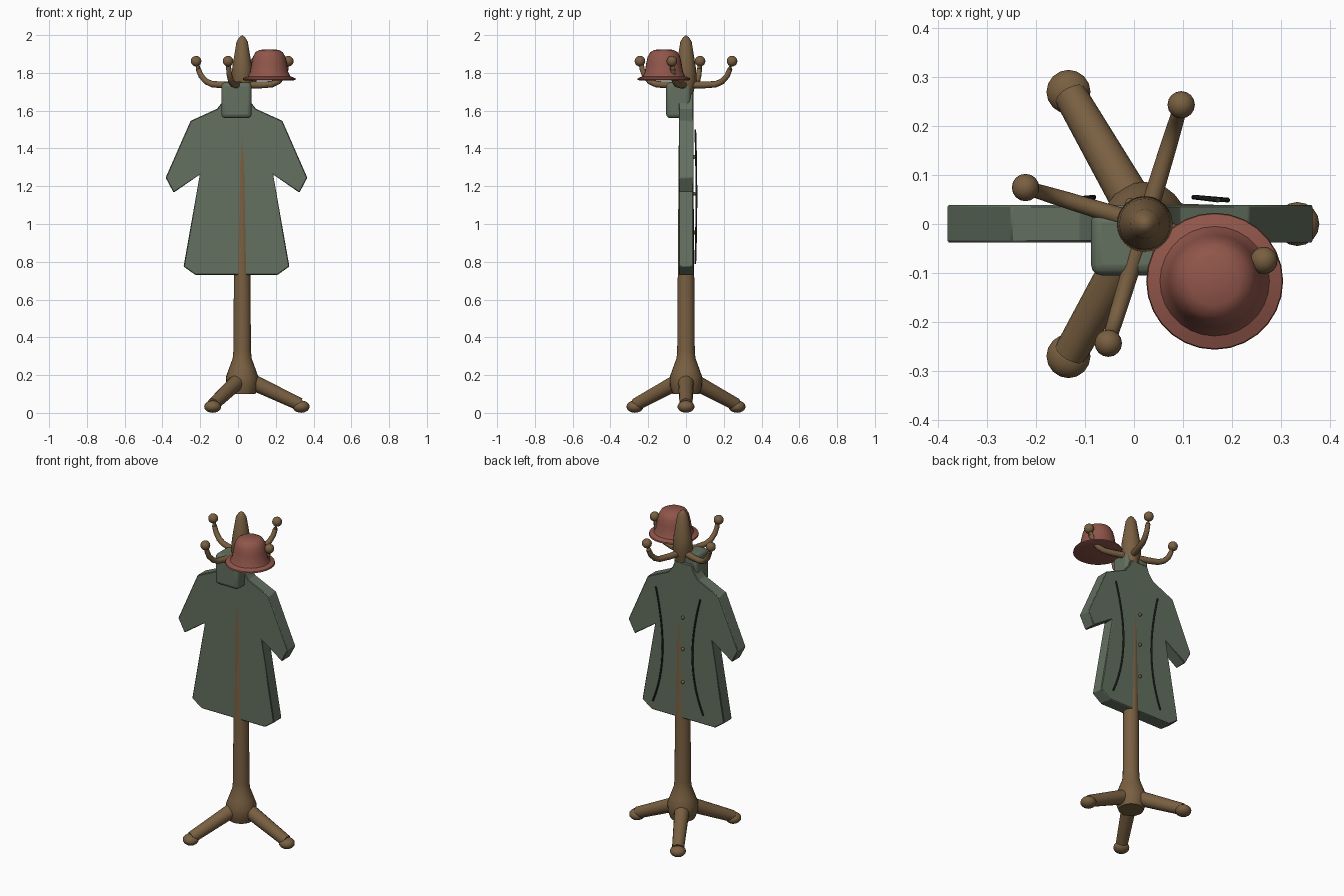
import bpy, bmesh, math
from mathutils import Vector

cube = bpy.data.objects.get("Cube")
if cube:
    bpy.data.objects.remove(cube, do_unlink=True)


def material(name, rgb):
    m = bpy.data.materials.new(name)
    m.use_nodes = True
    m.diffuse_color = (*rgb, 1)
    bsdf = next(n for n in m.node_tree.nodes if n.type == 'BSDF_PRINCIPLED')
    bsdf.inputs["Base Color"].default_value = (*rgb, 1)
    bsdf.inputs["Roughness"].default_value = 0.8
    return m


WOOD = material("brown wood", (0.19, 0.115, 0.053))
CLOTH = material("green cloth", (0.125, 0.16, 0.115))
FELT = material("red felt", (0.28, 0.092, 0.068))
SEAM = material("dark seam", (0.026, 0.032, 0.023))

AXIS = Vector((0.022, 0, 0))


def finish(bm, name, mat, smooth=40, bevel=0, segments=2):
    bmesh.ops.recalc_face_normals(bm, faces=bm.faces)
    me = bpy.data.meshes.new(name)
    bm.to_mesh(me)
    bm.free()
    ob = bpy.data.objects.new(name, me)
    bpy.context.collection.objects.link(ob)
    me.materials.append(mat)
    if bevel:
        mod = ob.modifiers.new("Bevel", 'BEVEL')
        mod.width, mod.segments = bevel, segments
    bpy.ops.object.select_all(action='DESELECT')
    ob.select_set(True)
    bpy.context.view_layer.objects.active = ob
    bpy.ops.object.shade_smooth_by_angle(angle=math.radians(smooth))
    return ob


def lathe(name, profile, centre, mat, sides=24):
    """Spin (radius, height) points around a vertical line."""
    bm = bmesh.new()
    verts = [bm.verts.new((centre[0] + r, centre[1], z)) for r, z in profile]
    edges = [bm.edges.new(p) for p in zip(verts, verts[1:])]
    bmesh.ops.spin(bm, geom=verts + edges, cent=(centre[0], centre[1], 0),
                   axis=(0, 0, 1), angle=math.tau, steps=sides)
    bmesh.ops.remove_doubles(bm, verts=bm.verts, dist=1e-4)
    return finish(bm, name, mat)


def ball(name, centre, radius, mat, squash=1):
    bm = bmesh.new()
    bmesh.ops.create_uvsphere(bm, u_segments=16, v_segments=10, radius=radius)
    for v in bm.verts:
        v.co.z *= squash
        v.co += Vector(centre)
    return finish(bm, name, mat)


def tube(name, points, radii, mat, sides=12):
    """Sweep a ring along a path, with a radius at each point."""
    bm = bmesh.new()
    pts = [Vector(p) for p in points]
    rings = []
    for i, (p, r) in enumerate(zip(pts, radii)):
        d = (pts[min(i + 1, len(pts) - 1)] - pts[max(i - 1, 0)]).normalized()
        side = d.cross(Vector((0.31, 0.95, 0.05)) if abs(d.y) < 0.8 else Vector((1, 0, 0))).normalized()
        if abs(d.z) < 0.98 and len(pts) < 10:
            side = d.cross(Vector((0, 0, 1))).normalized()
        up = side.cross(d)
        ring = []
        for k in range(sides):
            a = math.tau * k / sides
            ring.append(bm.verts.new(p + r * (math.cos(a) * side + math.sin(a) * up)))
        rings.append(ring)
    for a, b in zip(rings, rings[1:]):
        for k in range(sides):
            j = (k + 1) % sides
            bm.faces.new((a[k], a[j], b[j], b[k]))
    bm.faces.new(rings[0])
    bm.faces.new(rings[-1])
    return finish(bm, name, mat)


# Pole with flared foot and pointed finial
lathe("pole", [(0, 0.1), (0.07, 0.1), (0.084, 0.14), (0.086, 0.19), (0.07, 0.235),
               (0.05, 0.29), (0.0465, 0.33), (0.0395, 1.29), (0.036, 1.68)], AXIS, WOOD)
lathe("finial", [(0, 1.66), (0.036, 1.66), (0.042, 1.71), (0.057, 1.76), (0.052, 1.83),
                 (0.03, 1.965), (0.016, 1.988), (0, 2.0)], AXIS, WOOD)

# Three splayed legs with flattened feet
for i in range(3):
    a = math.tau * i / 3
    out = Vector((math.cos(a), math.sin(a), 0))
    start = AXIS + out * 0.03 + Vector((0, 0, 0.175))
    end = AXIS + out * 0.305 + Vector((0, 0, 0.045))
    tube(f"leg_{i + 1}", [start, end], [0.043, 0.034], WOOD, 16)
    ball(f"foot_{i + 1}", AXIS + out * 0.312 + Vector((0, 0, 0.033)), 0.045, WOOD, 0.72)

# Four upturned hooks with ball ends
for i in range(4):
    a = math.radians(73 + 90 * i)
    out = Vector((math.cos(a), math.sin(a), 0))
    path = [(0.0, 1.738), (0.1, 1.736), (0.165, 1.74), (0.2, 1.755),
            (0.228, 1.785), (0.243, 1.82), (0.25, 1.86)]
    tube(f"hook_{i + 1}", [AXIS + out * d + Vector((0, 0, z)) for d, z in path],
         [0.019, 0.018, 0.017, 0.016, 0.015, 0.014, 0.013], WOOD)
    ball(f"hook_ball_{i + 1}", AXIS + out * 0.255 + Vector((0, 0, 1.862)), 0.028, WOOD)

# Coat: half outline mirrored, then given thickness
MID = -0.008
half = [(0.058, 1.69), (0.072, 1.65), (0.103, 1.61), (0.243, 1.546), (0.375, 1.245),
        (0.333, 1.166), (0.194, 1.262), (0.28, 0.775), (0.217, 0.73)]
outline = half + [(-x, z) for x, z in reversed(half)]
bm = bmesh.new()
face = bm.faces.new([bm.verts.new((MID + x, -0.038, z)) for x, z in outline])
new = bmesh.ops.extrude_face_region(bm, geom=[face])["geom"]
bmesh.ops.translate(bm, verts=[v for v in new if isinstance(v, bmesh.types.BMVert)], vec=(0, 0.077, 0))
finish(bm, "coat", CLOTH, 25, 0.004, 1)

# Collar block
bm = bmesh.new()
bmesh.ops.create_cube(bm, size=1)
for v in bm.verts:
    v.co = Vector((MID + v.co.x * 0.16, -0.04 + v.co.y * 0.13, 1.655 + v.co.z * 0.19))
finish(bm, "collar", CLOTH, 40, 0.022, 3)

# Curved seams and buttons on the back of the coat
for side, name in ((1, "left"), (-1, "right")):
    pts = []
    for k in range(15):
        t = k / 14
        bow = (2 * t - 1) ** 2
        x = 0.02 + side * (0.102 + bow * (0.05 + 0.02 * (1 - t)))
        pts.append((x, 0.055 - 0.006 * bow, 0.79 + 0.71 * t))
    tube(f"{name}_seam", pts, [0.005] * 15, SEAM, 8)
for i, z in enumerate((1.355, 1.16, 0.955)):
    ball(f"button_{i + 1}", (MID, 0.043, z), 0.01, WOOD)

# Hat hanging on a hook
lathe("hat", [(0, 1.764), (0.13, 1.76), (0.14, 1.764), (0.138, 1.772), (0.112, 1.782),
              (0.101, 1.805), (0.094, 1.85), (0.086, 1.885), (0.072, 1.91),
              (0.05, 1.922), (0, 1.925)], (0.165, -0.117), FELT, 28)
